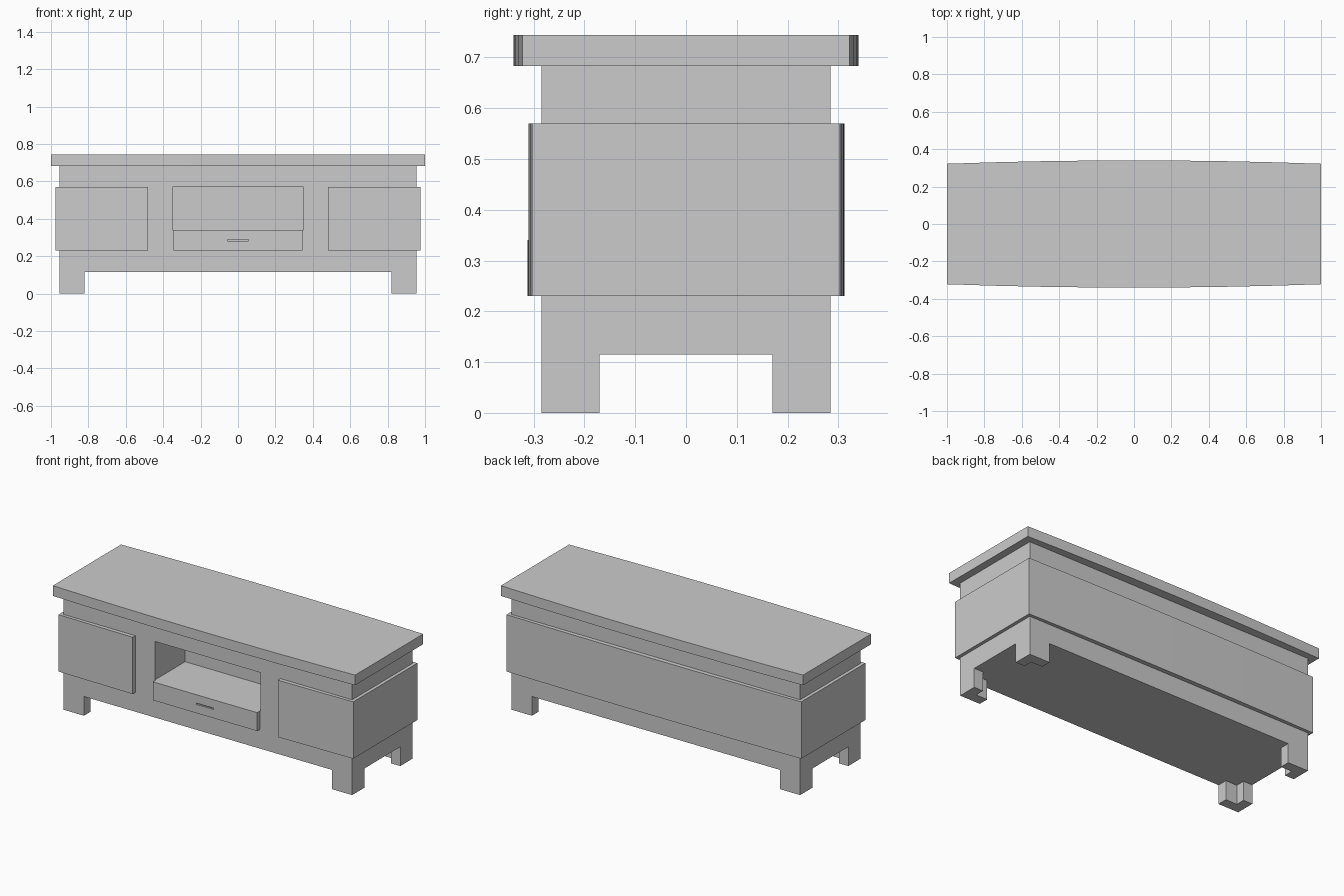
import bpy, bmesh

if "Cube" in bpy.data.objects:
    bpy.data.objects.remove(bpy.data.objects["Cube"])


def prism(name, outline, z0, z1):
    """Extrude a counter-clockwise plan outline from z0 to z1."""
    bm = bmesh.new()
    face = bm.faces.new([bm.verts.new((x, y, z0)) for x, y in outline])
    ext = bmesh.ops.extrude_face_region(bm, geom=[face])
    top = [v for v in ext["geom"] if isinstance(v, bmesh.types.BMVert)]
    bmesh.ops.translate(bm, verts=top, vec=(0, 0, z1 - z0))
    bmesh.ops.recalc_face_normals(bm, faces=bm.faces)
    mesh = bpy.data.meshes.new(name)
    bm.to_mesh(mesh)
    bm.free()
    obj = bpy.data.objects.new(name, mesh)
    bpy.context.collection.objects.link(obj)
    return obj


def rect(x0, x1, y0, y1):
    return [(x0, y0), (x1, y0), (x1, y1), (x0, y1)]


def bow(x0, x1, side, half, end, mid, n=8):
    """Points along a gently bowed long edge; side is -1 front, +1 back."""
    xs = [x0 + (x1 - x0) * i / n for i in range(n + 1)]
    return [(x, side * (mid - (mid - end) * (x / half) ** 2)) for x in xs]


def carve(obj, outline, z0, z1):
    cutter = prism("cutter", outline, z0, z1)
    cutter.hide_render = True
    mod = obj.modifiers.new("carve", 'BOOLEAN')
    mod.operation = 'DIFFERENCE'
    mod.solver = 'EXACT'
    mod.object = cutter
    bpy.context.view_layer.objects.active = obj
    bpy.ops.object.modifier_apply(modifier=mod.name)
    bpy.data.objects.remove(cutter)


# Bowed table top
TOP = (1.0, 0.322, 0.34)
prism("table_top", bow(-1, 1, -1, *TOP) + bow(1, -1, 1, *TOP), 0.683, 0.744)

# Cabinet body: underside carved away to leave four L-shaped feet
body = prism("cabinet_body", rect(-0.955, 0.955, -0.285, 0.285), 0, 0.683)
carve(body, rect(-0.82, 0.82, -0.5, 0.5), -0.1, 0.115)
carve(body, rect(-1.2, 1.2, -0.17, 0.17), -0.1, 0.115)
carve(body, rect(-0.895, 0.895, -0.225, 0.225), -0.1, 0.115)
# Open shelf niche
carve(body, rect(-0.35, 0.35, -0.5, 0.0), 0.34, 0.57)

# Raised panel wrapping the doors, sides and back
BAND = (0.975, 0.303, 0.312)
wrap = bow(-0.975, -0.48, -1, *BAND, n=2)
wrap += [(-0.48, 0.05), (0.48, 0.05)]
wrap += bow(0.48, 0.975, -1, *BAND, n=2)
wrap += bow(0.975, -0.975, 1, *BAND)
prism("door_side_and_back_panels", wrap, 0.23, 0.57)

# Drawer front with a thin finger slot
drawer = prism("drawer_front",
               bow(-0.345, 0.345, -1, *BAND, n=3) + [(0.345, -0.27), (-0.345, -0.27)],
               0.23, 0.34)
carve(drawer, rect(-0.056, 0.056, -0.4, -0.302), 0.282, 0.29)
